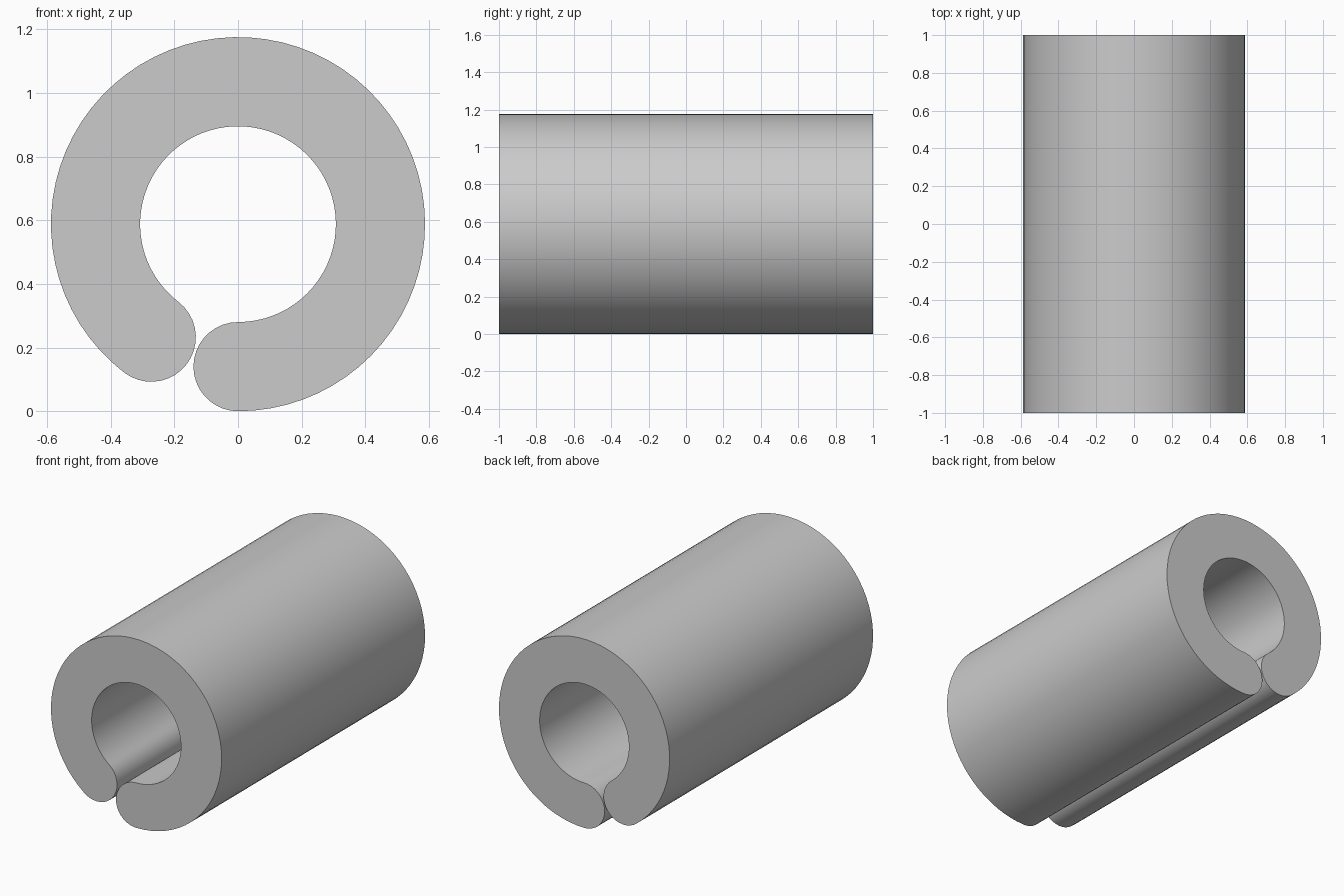
import bpy, bmesh, math

if "Cube" in bpy.data.objects:
    bpy.data.objects.remove(bpy.data.objects["Cube"])

CENTRE_Z, MID_R, HALF_T, HALF_LEN = 0.5875, 0.4475, 0.14, 1.0
START, END = math.radians(-90), math.radians(232.5)
ARC_STEPS, CAP_STEPS = 64, 18


def arc(cx, cz, radius, a0, a1, steps):
    """Points along a circular arc in the XZ plane."""
    return [(cx + radius * math.cos(a0 + (a1 - a0) * i / steps),
             cz + radius * math.sin(a0 + (a1 - a0) * i / steps))
            for i in range(steps + 1)]


def on_mid(a):
    return MID_R * math.cos(a), CENTRE_Z + MID_R * math.sin(a)


# C-shaped profile: outer arc, rounded end, inner arc, rounded end
profile = arc(0, CENTRE_Z, MID_R + HALF_T, START, END, ARC_STEPS)
profile += arc(*on_mid(END), HALF_T, END, END + math.pi, CAP_STEPS)[1:]
profile += arc(0, CENTRE_Z, MID_R - HALF_T, END, START, ARC_STEPS)[1:]
profile += arc(*on_mid(START), HALF_T, START + math.pi, START + 2 * math.pi, CAP_STEPS)[1:-1]

# Extrude the profile along the length
bm = bmesh.new()
face = bm.faces.new([bm.verts.new((x, -HALF_LEN, z)) for x, z in profile])
out = bmesh.ops.extrude_face_region(bm, geom=[face], use_keep_orig=True)
moved = [g for g in out["geom"] if isinstance(g, bmesh.types.BMVert)]
bmesh.ops.translate(bm, verts=moved, vec=(0, 2 * HALF_LEN, 0))
bmesh.ops.recalc_face_normals(bm, faces=bm.faces)

mesh = bpy.data.meshes.new("split_tube")
bm.to_mesh(mesh)
bm.free()
tube = bpy.data.objects.new("split_tube", mesh)
bpy.context.collection.objects.link(tube)

# Plain grey material
grey = bpy.data.materials.new("light grey")
grey.diffuse_color = (0.6, 0.6, 0.6, 1)
grey.use_nodes = True
grey.node_tree.nodes["Principled BSDF"].inputs["Base Color"].default_value = grey.diffuse_color
mesh.materials.append(grey)

# Smooth curved walls, sharp flat ends
bpy.context.view_layer.objects.active = tube
tube.select_set(True)
bpy.ops.object.shade_smooth_by_angle(angle=math.radians(30))
